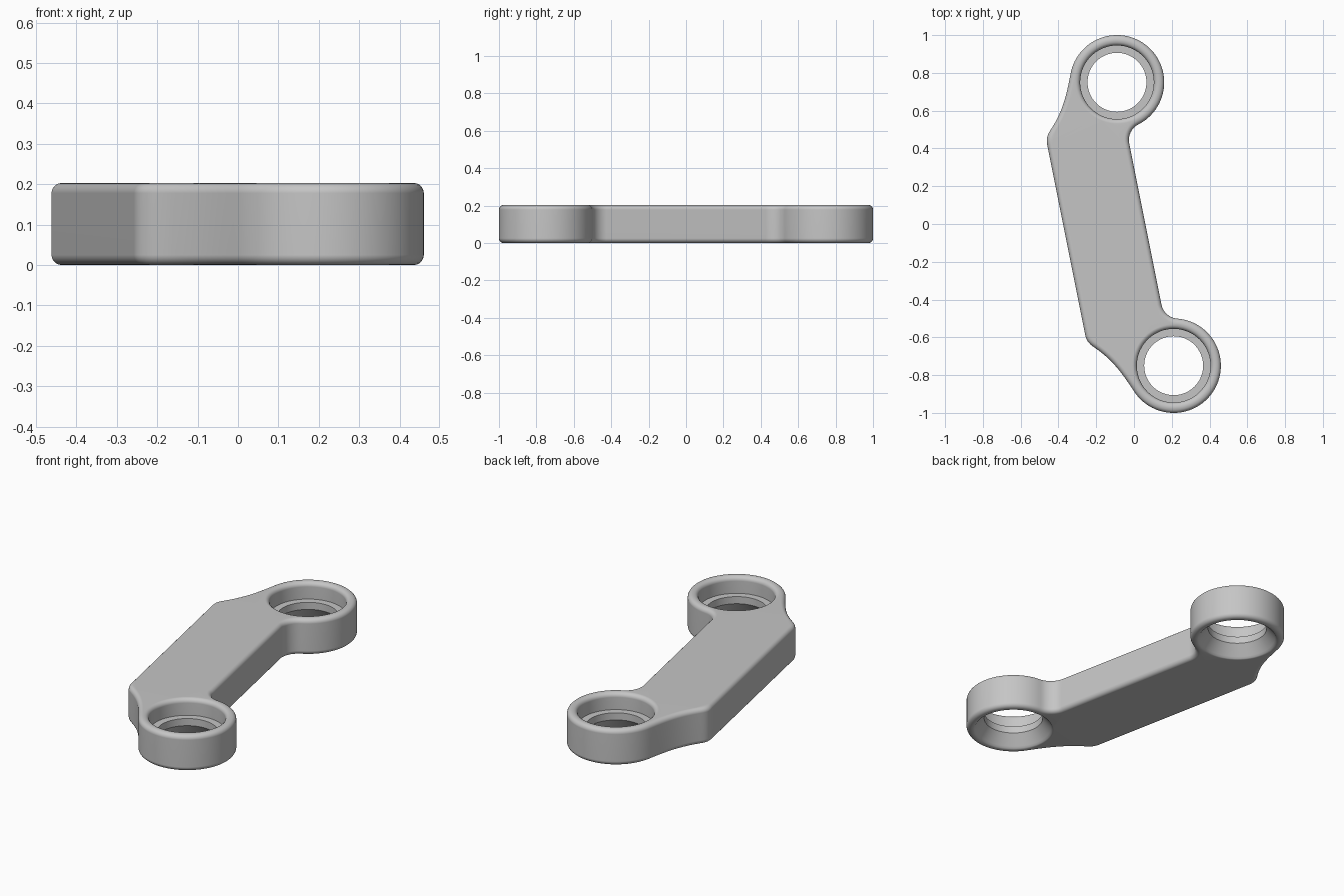
import bpy, bmesh, math
from mathutils import Vector
from mathutils.geometry import interpolate_bezier

cube = bpy.data.objects.get("Cube")
if cube:
    bpy.data.objects.remove(cube, do_unlink=True)

HEIGHT = 0.203
RING_U, RING_R = 0.765, 0.25      # ring distance from the middle, outer radius
FILLET_U = 0.435                  # where the inner edge starts to curve
ROUND, STEPS = 0.025, 5           # edge rounding

# Local axes: u runs along the arm, v across it
AXIS = Vector((0.3, -1.5)).normalized()
SIDE = Vector((-AXIS.y, AXIS.x))
MIDDLE = Vector((0.06, 0))


def to_world(p):
    return MIDDLE + AXIS * p.x + SIDE * p.y


def arc(centre, radius, start, end, count):
    return [Vector((centre[0] + radius * math.cos(a), centre[1] + radius * math.sin(a)))
            for a in (start + (end - start) * i / count for i in range(count + 1))]


def bezier(a, b, c, d, count):
    pts = interpolate_bezier(*(Vector((*p, 0)) for p in (a, b, c, d)), count)
    return [p.to_2d() for p in pts]


def end_outline():
    """One end of the link: outer corner, concave neck, ring, inner fillet."""
    fr = (((RING_U - FILLET_U) ** 2) / RING_R - RING_R) / 2
    join = math.atan2(-fr, RING_U - FILLET_U)
    neck = -1.18
    end = (RING_U + RING_R * math.cos(neck), RING_R * math.sin(neck))
    pts = bezier((0.515, -0.427), (0.555, -0.427), (0.572, -0.408), (0.597, -0.384), 8)
    pts += bezier((0.597, -0.384), (0.68, -0.305), (0.76, -0.272), end, 14)[1:]
    pts += arc((RING_U, 0), RING_R, neck, join + math.pi, 64)[1:]
    pts += arc((FILLET_U, fr), fr, join, -math.pi / 2, 10)[1:]
    return pts


def round_steps():
    return [i * math.pi / 2 / STEPS for i in range(STEPS + 1)]


def add_loop(bm, pts, z):
    return [bm.verts.new((p.x, p.y, z)) for p in pts]


def skin(bm, loops):
    for a, b in zip(loops, loops[1:]):
        for i in range(len(a)):
            j = (i + 1) % len(a)
            bm.faces.new((a[i], a[j], b[j], b[i]))


def loop_edges(bm, loop):
    return [bm.edges.get((loop[i - 1], loop[i])) for i in range(len(loop))]


bm = bmesh.new()

# Outer wall with rounded top and bottom edges
half = end_outline()
outline = [to_world(p) for p in half + [Vector((-p.x, p.y)) for p in reversed(half)]]
normals = []
for i, p in enumerate(outline):
    before = (p - outline[i - 1]).normalized()
    after = (outline[(i + 1) % len(outline)] - p).normalized()
    t = (before + after).normalized()
    normals.append(Vector((t.y, -t.x)))
rows = [(ROUND * (1 - math.sin(a)), ROUND * (1 - math.cos(a))) for a in round_steps()]
rows += [(inset, HEIGHT - z) for inset, z in reversed(rows)]
outer = [add_loop(bm, [p - n * inset for p, n in zip(outline, normals)], z)
         for inset, z in rows]
skin(bm, outer)
bottom_loops, top_loops = [outer[0]], [outer[-1]]

# Stepped holes: rounded rim, counterbore, throat, flared underside
BORE, THROAT, RIM = 0.195, 0.156, 0.024
profile = [(BORE + RIM * (1 - math.sin(a)), HEIGHT - RIM * (1 - math.cos(a)))
           for a in round_steps()]
profile += [(BORE, 0.11), (THROAT, 0.11), (THROAT, 0.07), (0.2, 0.013), (0.207, 0.004), (0.215, 0)]
for u in (-RING_U, RING_U):
    centre = to_world(Vector((u, 0)))
    hole = [add_loop(bm, arc(centre, r, 0, math.tau, 72)[:-1], z) for r, z in profile]
    skin(bm, hole)
    top_loops.append(hole[0])
    bottom_loops.append(hole[-1])

# Flat top and bottom
for loops in (top_loops, bottom_loops):
    edges = [e for loop in loops for e in loop_edges(bm, loop)]
    bmesh.ops.triangle_fill(bm, use_beauty=True, edges=edges)
bmesh.ops.recalc_face_normals(bm, faces=bm.faces)

mesh = bpy.data.meshes.new("link_arm")
bm.to_mesh(mesh)
bm.free()
link = bpy.data.objects.new("link_arm", mesh)
bpy.context.collection.objects.link(link)

# Grey finish
grey = bpy.data.materials.new("plain_grey")
grey.use_nodes = True
colour = (0.56, 0.56, 0.56, 1)
grey.diffuse_color = colour
grey.node_tree.nodes["Principled BSDF"].inputs["Base Color"].default_value = colour
mesh.materials.append(grey)

# Smooth shading with crisp steps and flat caps
bpy.ops.object.select_all(action='DESELECT')
link.select_set(True)
bpy.context.view_layer.objects.active = link
bpy.ops.object.shade_smooth_by_angle(angle=math.radians(32))
flat = link.modifiers.new("flat_caps", 'WEIGHTED_NORMAL')
flat.keep_sharp = True
